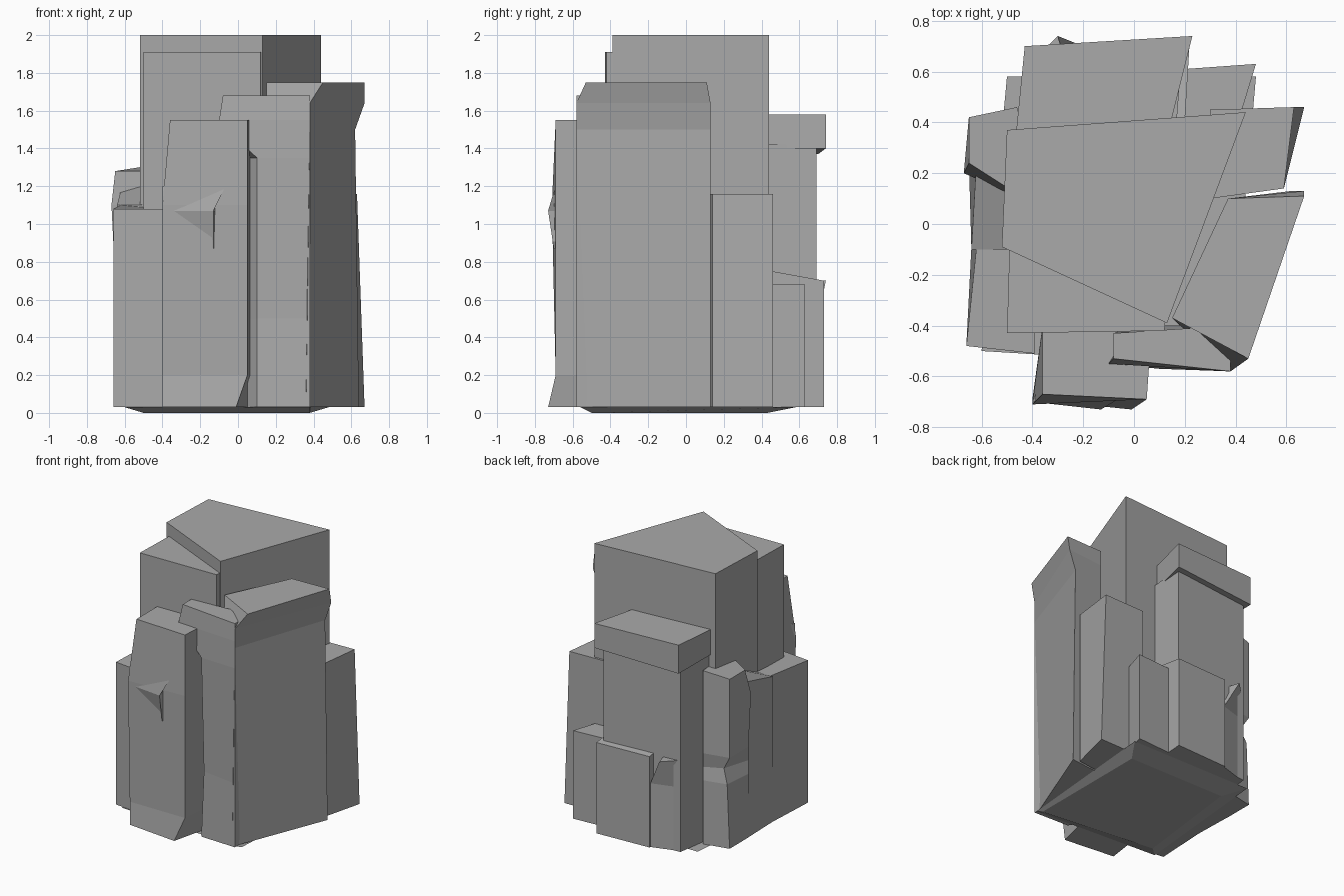
import bpy
import bmesh

# Remove the default cube only
old = bpy.data.objects.get("Cube")
if old:
    bpy.data.objects.remove(old, do_unlink=True)

# Single stone colour
stone = bpy.data.materials.new("grey_stone")
stone.use_nodes = True
stone.diffuse_color = (.4, .4, .4, 1)
shader = stone.node_tree.nodes["Principled BSDF"]
shader.inputs["Base Color"].default_value = stone.diffuse_color

FOOT = .03  # height where the columns meet the tapered foot
CORNERS = ["front_right", "front_left", "back_left", "back_right"]


def move(corner, height, x=0, y=0, z=0):
    """Describe a dent or bulge of one corner edge at a given height."""
    return corner, height, (x, y, z)


def column(name, top, *bends, bottom=FOOT, **footprint):
    """Loft a four-cornered footprint upward through its bent corner edges."""
    shifts = {(corner, height): shift for corner, height, shift in bends}
    heights = {bottom, top} | {height for corner, height in shifts}
    bm = bmesh.new()
    rings = []
    for height in sorted(heights):
        ring = []
        for corner in CORNERS:
            x, y = footprint[corner]
            dx, dy, dz = shifts.get((corner, height), (0, 0, 0))
            ring.append(bm.verts.new((x + dx, y + dy, height + dz)))
        rings.append(ring)
    for low, high in zip(rings, rings[1:]):
        for i in range(len(CORNERS)):
            bm.faces.new((low[i - 1], low[i], high[i], high[i - 1]))
    bm.faces.new(rings[0])
    bm.faces.new(rings[-1])
    bmesh.ops.recalc_face_normals(bm, faces=bm.faces)
    mesh = bpy.data.meshes.new(name)
    bm.to_mesh(mesh)
    bm.free()
    mesh.materials.append(stone)
    obj = bpy.data.objects.new(name, mesh)
    bpy.context.collection.objects.link(obj)


# Tapered foot under the whole rock
column("tapered_foot", FOOT,
       move("front_right", 0, x=.1, y=.1),
       move("front_left", 0, y=.06),
       move("back_left", 0, x=-.1, y=-.15),
       move("back_right", 0, x=.1, y=-.15),
       bottom=0,
       front_right=(-.6, -.5), front_left=(.38, -.56),
       back_left=(.48, .58), back_right=(-.5, .58))

# Tall central core and the ledge on its front
column("central_core", 2,
       front_right=(-.52, -.09), front_left=(.13, -.39),
       back_left=(.44, .44), back_right=(-.5, .37))
column("front_ledge", 1.91,
       front_right=(-.5, -.43), front_left=(.12, -.42),
       back_left=(.13, -.3), back_right=(-.49, -.09))

# Bulging column at the front, with a raised flake on its face
column("front_column", 1.55,
       move("front_left", FOOT, x=-.06, y=-.04),
       move("front_left", .2),
       move("front_right", 1.1, y=-.02),
       move("front_right", 1.55, x=.04, y=.02),
       front_right=(-.4, -.69), front_left=(.05, -.69),
       back_left=(.07, -.4), back_right=(-.36, -.4))
column("front_flake", 1.2,
       move("front_right", .87, x=.26, y=.02),
       move("back_right", .87, x=.2),
       move("front_left", 1.07, y=-.03),
       move("front_left", 1.2, x=.1, y=.03, z=.07),
       bottom=.87,
       front_right=(-.4, -.7), front_left=(-.13, -.7),
       back_left=(-.1, -.6), back_right=(-.36, -.6))

# Narrow column joining the front to the big side slab
column("front_joint", 1.68,
       move("front_right", .5, y=.03),
       move("front_right", 1.35),
       move("front_right", 1.55, x=-.2, y=.02),
       move("front_right", 1.68, x=-.18, y=.04),
       move("back_right", 1.68, x=-.08, y=-.03),
       front_right=(.1, -.57), front_left=(.38, -.58),
       back_left=(.38, -.4), back_right=(0, -.4))

# Big side slab with an overhanging lip
column("side_slab", 1.75,
       move("front_left", FOOT, x=-.02),
       move("back_left", 1.5, x=-.02),
       move("front_left", 1.64),
       move("back_left", 1.64, x=.03),
       move("front_left", 1.75, x=.07, y=.05),
       move("back_left", 1.75, x=.03, y=-.02),
       front_right=(.15, -.37), front_left=(.38, -.58),
       back_left=(.64, .13), back_right=(.37, .1))

# Stepped columns towards the back on the same side
column("side_step", 1.16,
       move("back_left", 1.16, x=-.04),
       front_right=(.3, .1), front_left=(.59, .14),
       back_left=(.67, .46), back_right=(.3, .45))
column("low_step", .68,
       front_right=(.2, .4), front_left=(.41, .4),
       back_left=(.48, .63), back_right=(.2, .61))

# Back: overhanging block, recessed wall and low columns
column("back_overhang", 1.58,
       move("back_right", 1.4, z=-.03),
       bottom=1.4,
       front_right=(-.47, .3), front_left=(.12, .3),
       back_left=(.23, .74), back_right=(-.43, .7))
column("back_recess", 1.42,
       front_right=(-.46, .3), front_left=(.16, .3),
       back_left=(.19, .69), back_right=(-.41, .65))
column("back_low_column", .7,
       move("front_right", .7, z=.06),
       move("front_left", .7, z=.06),
       front_right=(-.2, .4), front_left=(.2, .4),
       back_left=(.22, .73), back_right=(-.2, .71))
column("back_corner_column", .7,
       move("back_left", .5),
       move("back_left", .7, x=-.1, y=.04),
       front_right=(-.42, .4), front_left=(-.2, .4),
       back_left=(-.2, .7), back_right=(-.4, .64))

# Opposite side: front slab, sloped wall and corner column
column("low_slab", 1.08,
       move("back_right", 1.08, x=.02, z=.02),
       front_right=(-.66, -.48), front_left=(-.39, -.51),
       back_left=(-.4, -.09), back_right=(-.64, -.09))
column("sloped_wall", 1.1,
       move("back_left", 1.1, z=.18),
       move("back_right", 1.1, x=.03, z=.08),
       front_right=(-.64, -.1), front_left=(-.4, -.1),
       back_left=(-.4, .3), back_right=(-.65, .25))
column("corner_column", 1.28,
       move("back_right", .5, x=.02),
       move("back_right", .6, x=.06, y=-.02),
       move("back_right", .7),
       move("front_right", 1.1, x=-.02),
       move("front_right", 1.28, y=.04),
       move("back_left", 1.28, z=.03),
       front_right=(-.65, .2), front_left=(-.4, .08),
       back_left=(-.46, .46), back_right=(-.65, .42))
